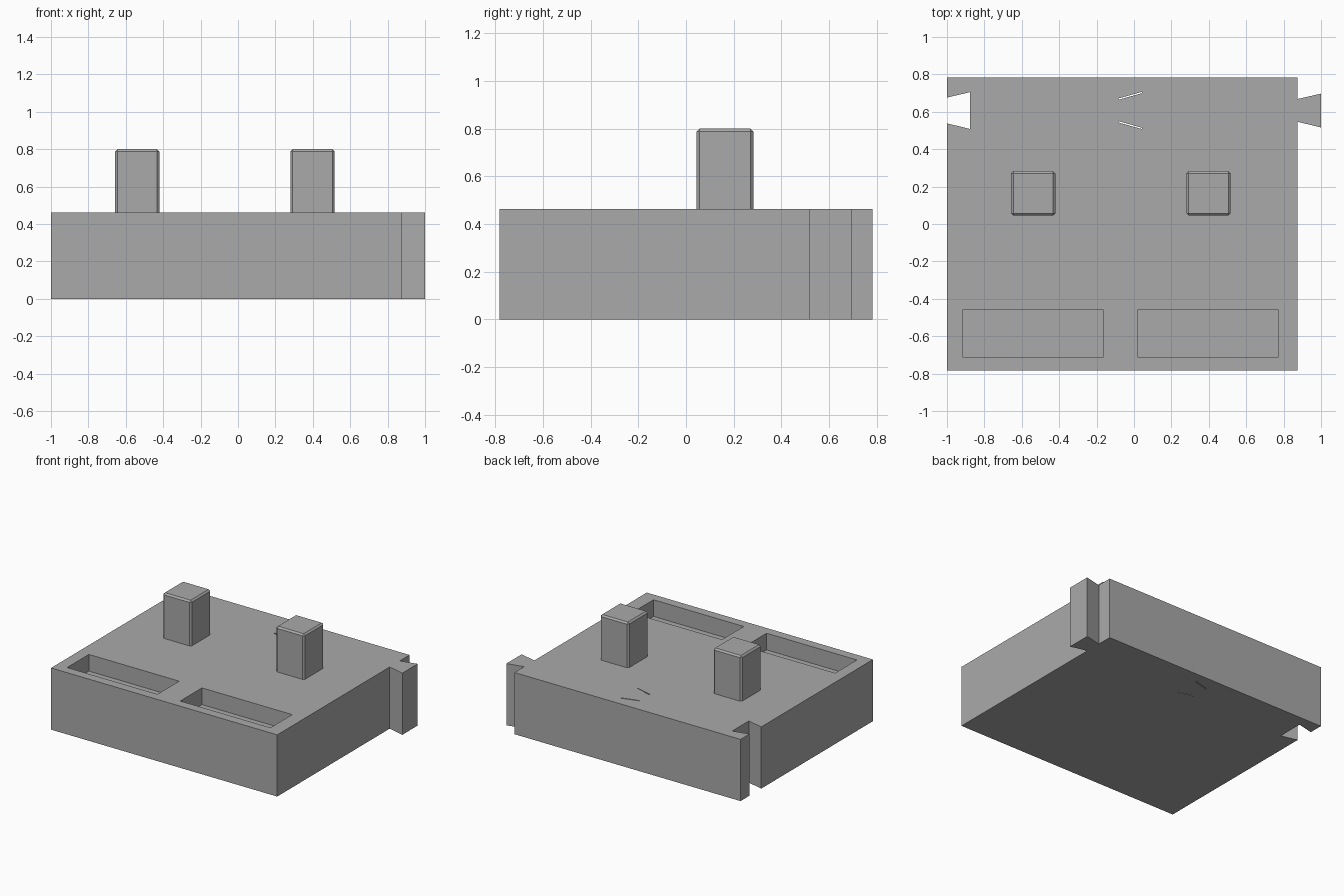
import bpy, bmesh, math
from mathutils import Matrix

if "Cube" in bpy.data.objects:
    bpy.data.objects.remove(bpy.data.objects["Cube"])

H = 0.462  # height of the base block

grey = bpy.data.materials.new("light grey")
grey.diffuse_color = (0.4, 0.4, 0.4, 1)
grey.use_nodes = True
grey.node_tree.nodes["Principled BSDF"].inputs["Base Color"].default_value = grey.diffuse_color


def finish(name, bm):
    bmesh.ops.recalc_face_normals(bm, faces=bm.faces)
    mesh = bpy.data.meshes.new(name)
    bm.to_mesh(mesh)
    bm.free()
    mesh.materials.append(grey)
    obj = bpy.data.objects.new(name, mesh)
    bpy.context.collection.objects.link(obj)
    return obj


def box(name, x0, x1, y0, y1, z0, z1, bevel=0):
    bm = bmesh.new()
    bmesh.ops.create_cube(bm, size=1, matrix=Matrix.Translation(
        ((x0 + x1) / 2, (y0 + y1) / 2, (z0 + z1) / 2))
        @ Matrix.Diagonal((x1 - x0, y1 - y0, z1 - z0, 1)))
    if bevel:
        bmesh.ops.bevel(bm, geom=bm.edges[:], offset=bevel, segments=1, affect='EDGES')
    return finish(name, bm)


def prism(name, outline, z0, z1):
    bm = bmesh.new()
    face = bm.faces.new([bm.verts.new((x, y, z0)) for x, y in outline])
    ext = bmesh.ops.extrude_face_region(bm, geom=[face])
    bmesh.ops.translate(bm, vec=(0, 0, z1 - z0),
                        verts=[v for v in ext["geom"] if isinstance(v, bmesh.types.BMVert)])
    return finish(name, bm)


# Base block with a dovetail tab on the right and a matching notch on the left
base = prism("base_block", [
    (-1, -0.783), (0.873, -0.783),
    (0.873, 0.547), (1, 0.516), (1, 0.697), (0.873, 0.668),
    (0.873, 0.783), (-1, 0.783),
    (-1, 0.676), (-0.876, 0.705), (-0.876, 0.508), (-1, 0.538)], 0, H)

# Two shallow pockets near the front edge
cutters = [box("pocket_cutter", x, x + 0.748, -0.715, -0.458, H - 0.125, H + 0.1)
           for x in (-0.915, 0.022)]

# Two hairline slits through the block, flaring like the dovetail
for y0, y1 in ((0.668, 0.703), (0.546, 0.511)):
    w = 0.0035
    cutters.append(prism("slit_cutter", [
        (-0.082, y0 - w), (0.043, y1 - w), (0.043, y1 + w), (-0.082, y0 + w)], -0.1, H + 0.1))

bpy.context.view_layer.objects.active = base
for cutter in cutters:
    mod = base.modifiers.new("cut", 'BOOLEAN')
    mod.operation = 'DIFFERENCE'
    mod.solver = 'EXACT'
    mod.object = cutter
    bpy.ops.object.modifier_apply(modifier=mod.name)
    bpy.data.objects.remove(cutter)

# Square pegs with chamfered edges, sunk slightly into the base
for side, x in (("left", -0.657), ("right", 0.28)):
    box(side + "_peg", x, x + 0.236, 0.045, 0.283, H - 0.03, 0.80, bevel=0.012)
